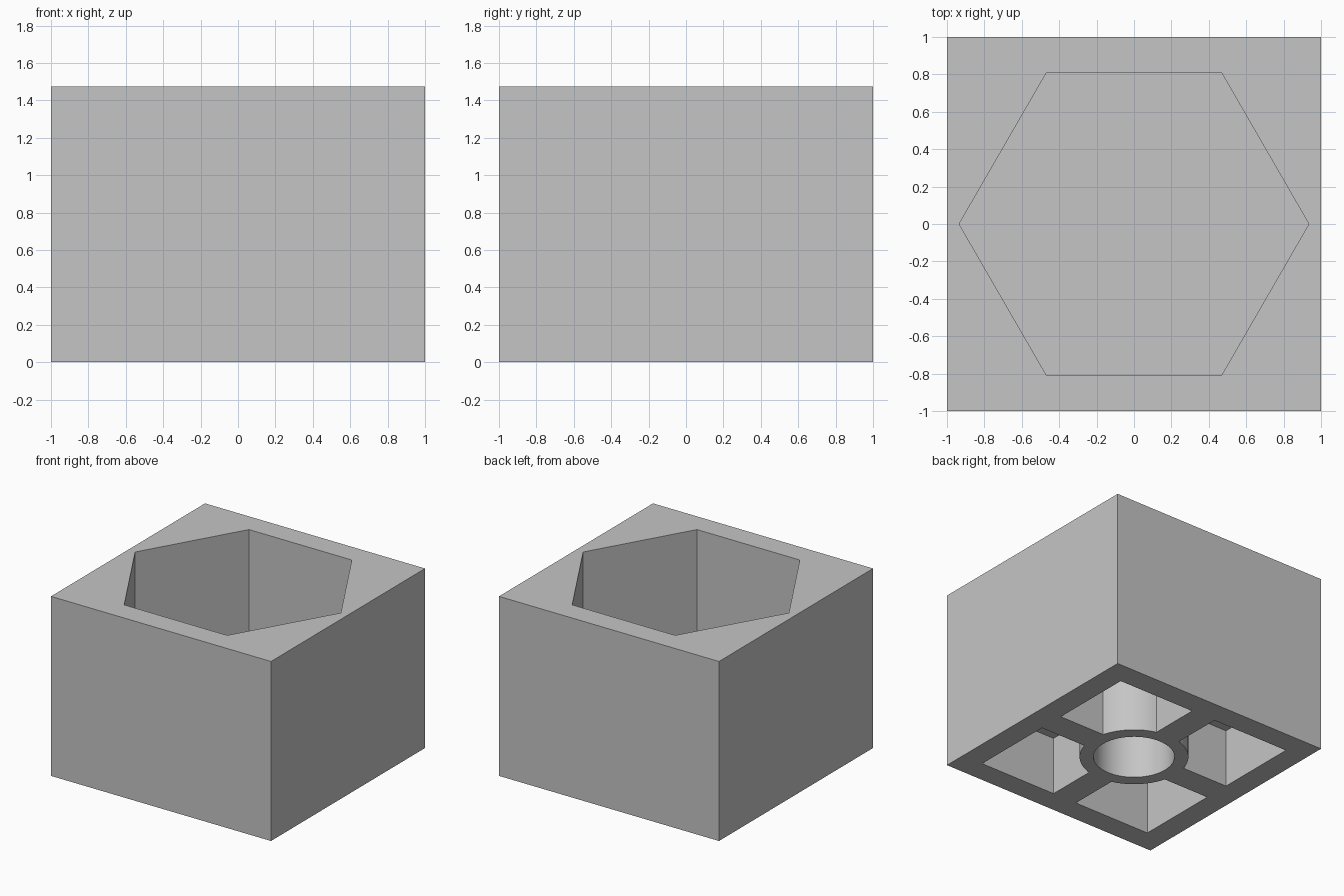
import bpy
import bmesh
from math import asin, cos, sin, pi

HEIGHT = 1.475
INNER = 0.812          # inner face of the outer walls
RIB = 0.11             # half thickness of the cross ribs
RING, BORE = 0.41, 0.305
POCKET_TOP, SOCKET_FLOOR = 0.48, 0.6
SOCKET = 0.935         # hexagon corner radius

cube = bpy.data.objects.get("Cube")
if cube:
    bpy.data.objects.remove(cube, do_unlink=True)

grey = bpy.data.materials.new("plain grey")
grey.use_nodes = True
colour = (0.56, 0.56, 0.56, 1)
grey.diffuse_color = colour
grey.node_tree.nodes["Principled BSDF"].inputs["Base Color"].default_value = colour


def arc(radius, start, end, steps):
    return [(radius * cos(start + (end - start) * i / steps),
             radius * sin(start + (end - start) * i / steps)) for i in range(steps + 1)]


def prism(name, outline, low, high):
    """Upright solid with the given plan outline."""
    bm = bmesh.new()
    base = bm.faces.new([bm.verts.new((x, y, low)) for x, y in outline])
    walls = bmesh.ops.extrude_face_region(bm, geom=[base])
    top = [v for v in walls["geom"] if isinstance(v, bmesh.types.BMVert)]
    bmesh.ops.translate(bm, verts=top, vec=(0, 0, high - low))
    bmesh.ops.recalc_face_normals(bm, faces=bm.faces)
    mesh = bpy.data.meshes.new(name)
    bm.to_mesh(mesh)
    bm.free()
    mesh.materials.append(grey)
    obj = bpy.data.objects.new(name, mesh)
    bpy.context.collection.objects.link(obj)
    return obj


def cut(target, cutter):
    cutter.hide_render = True
    bpy.context.view_layer.objects.active = target
    mod = target.modifiers.new("cut", "BOOLEAN")
    mod.operation = "DIFFERENCE"
    mod.solver = "EXACT"
    mod.object = cutter
    bpy.ops.object.modifier_apply(modifier=mod.name)
    bpy.data.objects.remove(cutter, do_unlink=True)


# Solid block
block = prism("block", [(-1, -1), (1, -1), (1, 1), (-1, 1)], 0, HEIGHT)

# Hexagonal socket from above
cut(block, prism("socket_cutter", arc(SOCKET, 0, 2 * pi, 6)[:-1], SOCKET_FLOOR, HEIGHT + 0.1))

# Round bore from below
cut(block, prism("bore_cutter", arc(BORE, 0, 2 * pi, 64)[:-1], -0.1, POCKET_TOP))

# Four corner pockets, leaving the ribs and the ring
edge = asin(RIB / RING)
corner = arc(RING, pi / 2 - edge, edge, 16) + [(INNER, RIB), (INNER, INNER), (RIB, INNER)]
for sx in (-1, 1):
    for sy in (-1, 1):
        outline = [(sx * x, sy * y) for x, y in corner]
        cut(block, prism("pocket_cutter", outline, -0.1, POCKET_TOP))

# Smooth round walls, sharp edges elsewhere
bpy.ops.object.select_all(action="DESELECT")
block.select_set(True)
bpy.context.view_layer.objects.active = block
bpy.ops.object.shade_smooth_by_angle(angle=pi / 6)
